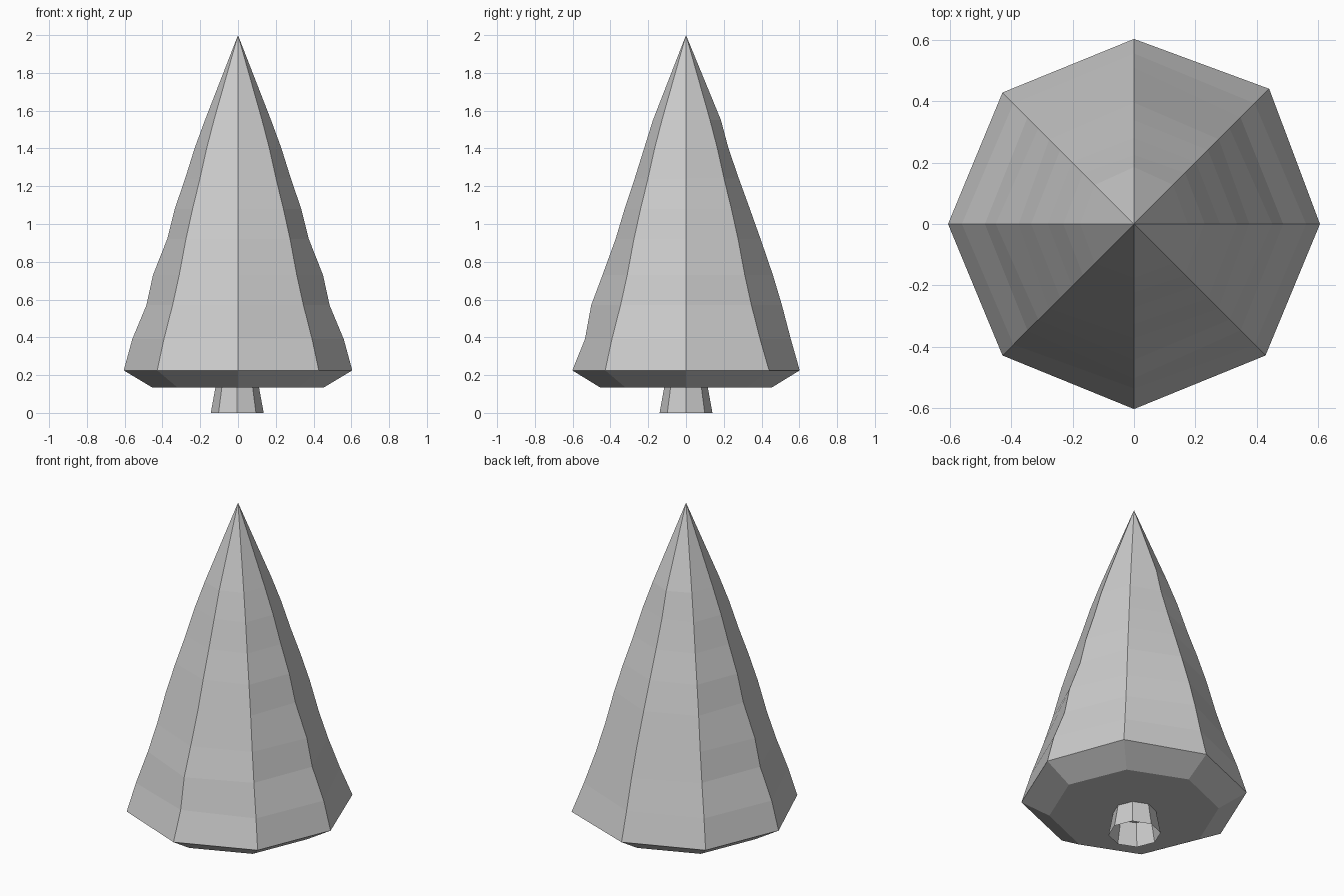
import bpy, bmesh
from math import cos, sin, radians

if "Cube" in bpy.data.objects:
    bpy.data.objects.remove(bpy.data.objects["Cube"])


def make_object(name, bm):
    bmesh.ops.recalc_face_normals(bm, faces=bm.faces)
    mesh = bpy.data.meshes.new(name)
    bm.to_mesh(mesh)
    bm.free()
    obj = bpy.data.objects.new(name, mesh)
    bpy.context.collection.objects.link(obj)
    return obj


def bridge(bm, low, high):
    n = len(low)
    for i in range(n):
        j = (i + 1) % n
        bm.faces.new((low[i], low[j], high[j], high[i]))


def ring(bm, radii, z, x=0.0):
    return [bm.verts.new((x + r * cos(radians(45 * i)), r * sin(radians(45 * i)), z))
            for i, r in enumerate(radii)]


# Foliage: slightly uneven eight-sided cone, one ridge profile per kind of corner
levels = [0.225, 0.39, 0.57, 0.73, 0.92, 1.08, 1.24, 1.40, 1.55]
side = [0.605, 0.56, 0.485, 0.45, 0.375, 0.335, 0.28, 0.23, 0.175]
diagonal = [0.605, 0.555, 0.49, 0.44, 0.39, 0.34, 0.285, 0.235, 0.18]
back = [0.602, 0.555, 0.508, 0.46, 0.395, 0.338, 0.28, 0.225, 0.185]
front = [0.602, 0.535, 0.502, 0.442, 0.373, 0.325, 0.272, 0.222, 0.175]
ridges = [side, diagonal, back, diagonal, side, diagonal, front, diagonal]

bm = bmesh.new()
underside = ring(bm, [0.455] * 8, 0.135)
bm.faces.new(underside)
below = underside
for k, z in enumerate(levels):
    radii = [r[k] for r in ridges]
    if k == 0:
        radii[1] = 0.622  # one corner of the skirt sticks out a little
    current = ring(bm, radii, z)
    bridge(bm, below, current)
    below = current
tip = bm.verts.new((0, 0, 2))
for i in range(8):
    bm.faces.new((below[i], below[(i + 1) % 8], tip))
make_object("foliage", bm)

# Trunk: short tapered tube, open at the bottom
bm = bmesh.new()
bridge(bm, ring(bm, [0.14] * 8, 0, -0.004), ring(bm, [0.115] * 8, 0.137, -0.004))
make_object("trunk", bm)
